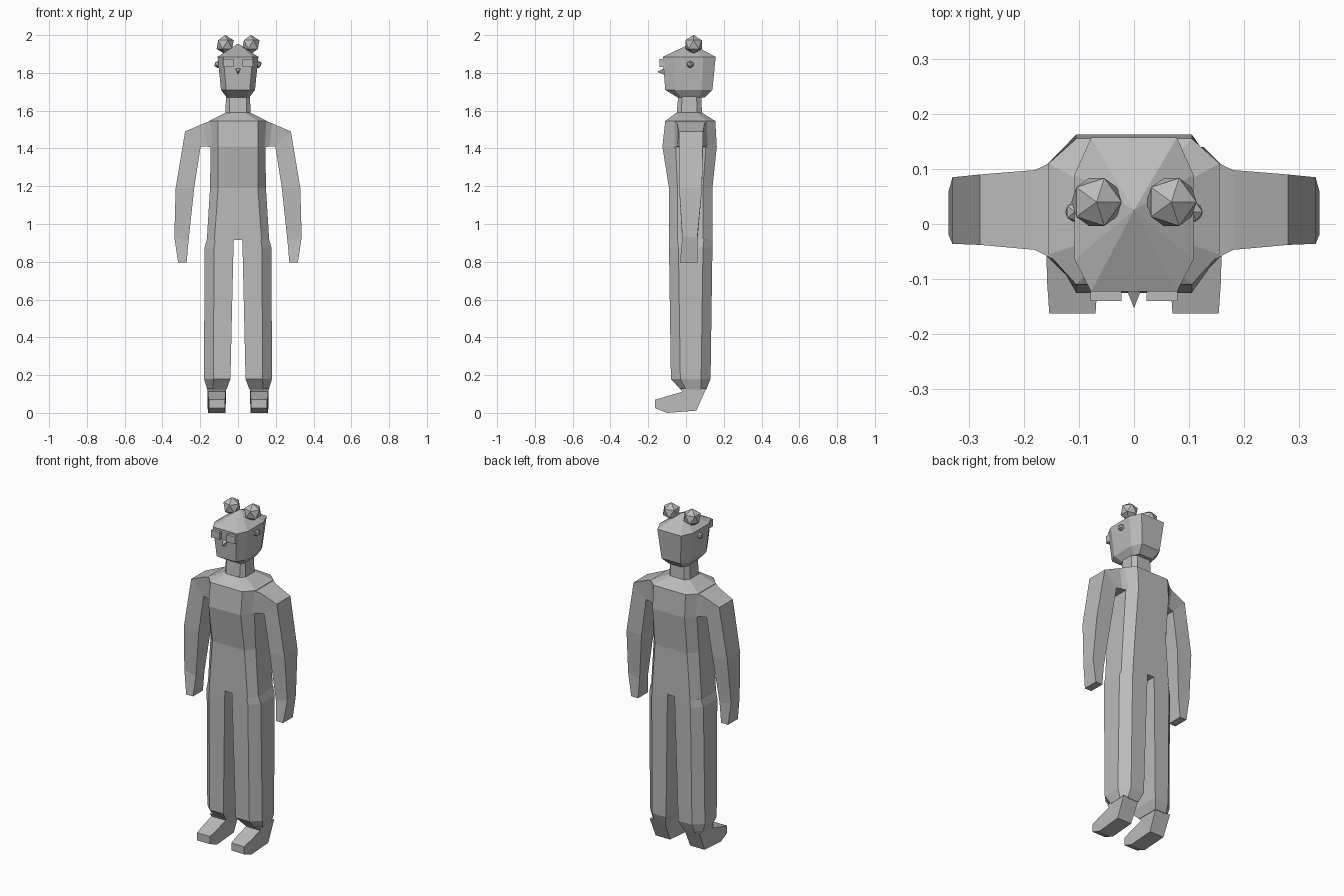
import bpy, bmesh
from mathutils import Vector

if "Cube" in bpy.data.objects:
    bpy.data.objects.remove(bpy.data.objects["Cube"])

grey = bpy.data.materials.new("plain grey")
grey.diffuse_color = (0.5, 0.5, 0.5, 1)
grey.use_nodes = True
grey.node_tree.nodes["Principled BSDF"].inputs["Base Color"].default_value = grey.diffuse_color


def finish(name, bm):
    bmesh.ops.recalc_face_normals(bm, faces=bm.faces[:])
    me = bpy.data.meshes.new(name)
    bm.to_mesh(me)
    bm.free()
    me.materials.append(grey)
    ob = bpy.data.objects.new(name, me)
    bpy.context.collection.objects.link(ob)
    return ob


def loft(name, rings, tip=None, side=1):
    """Skin a list of point rings, capped or closed to a tip; side=-1 mirrors in x."""
    bm = bmesh.new()
    vs = [[bm.verts.new((p[0] * side, p[1], p[2])) for p in r] for r in rings]
    n = len(vs[0])
    for a, b in zip(vs, vs[1:]):
        for i in range(n):
            j = (i + 1) % n
            bm.faces.new((a[i], a[j], b[j], b[i]))
    bm.faces.new(vs[0])
    if tip:
        t = bm.verts.new(tip)
        for i in range(n):
            bm.faces.new((vs[-1][i], vs[-1][(i + 1) % n], t))
    else:
        bm.faces.new(vs[-1])
    return finish(name, bm)


def octagon(z, x, fx, y0, y1, cy0, cy1):
    """Chamfered rectangle: half width x, flat half width fx, chamfers end at cy0, cy1."""
    return [(-fx, y0, z), (fx, y0, z), (x, cy0, z), (x, cy1, z),
            (fx, y1, z), (-fx, y1, z), (-x, cy1, z), (-x, cy0, z)]


def leg_ring(z, xi, xo, y0, y1, c=0.05):
    """Leg section, square inside and chamfered outside."""
    return [(xi, y0, z), (xo - c, y0, z), (xo, y0 + c, z),
            (xo, y1 - c, z), (xo - c, y1, z), (xi, y1, z)]


# torso
loft("torso", [
    octagon(0.915, 0.165, 0.125, -0.09, 0.14, -0.045, 0.09),
    octagon(1.19, 0.148, 0.105, -0.09, 0.14, -0.045, 0.09),
    octagon(1.41, 0.145, 0.105, -0.125, 0.163, -0.055, 0.105),
    octagon(1.545, 0.155, 0.105, -0.11, 0.155, -0.055, 0.11),
    octagon(1.59, 0.065, 0.04, -0.05, 0.085, -0.025, 0.06)])

# neck and head
loft("neck", [
    octagon(1.58, 0.067, 0.045, -0.05, 0.085, -0.025, 0.06),
    octagon(1.69, 0.063, 0.045, -0.04, 0.08, -0.02, 0.055)])
loft("head", [
    octagon(1.67, 0.06, 0.045, -0.045, 0.10, -0.025, 0.07),
    octagon(1.71, 0.09, 0.062, -0.11, 0.14, -0.06, 0.085),
    octagon(1.885, 0.108, 0.078, -0.123, 0.157, -0.065, 0.09)],
    tip=(0, 0.025, 1.955))

# nose
loft("nose", [[(-0.015, -0.115, 1.825), (0.015, -0.115, 1.825), (0, -0.115, 1.79)]],
     tip=(0, -0.153, 1.805))

for s, label in ((1, "right"), (-1, "left")):
    # hair buns and ears
    for part, r, pos in (("hair_bun", 0.051, (0.068, 0.04, 1.95)),
                         ("ear", 0.02, (0.107, 0.022, 1.845))):
        bm = bmesh.new()
        bmesh.ops.create_icosphere(bm, subdivisions=1, radius=r)
        bmesh.ops.translate(bm, verts=bm.verts, vec=Vector((pos[0] * s, pos[1], pos[2])))
        finish(f"{label}_{part}", bm)

    # square lens
    loft(f"{label}_lens", [[(0.023, y, 1.83), (0.079, y, 1.83),
                            (0.079, y, 1.873), (0.023, y, 1.873)]
                           for y in (-0.14, -0.112)], side=s)

    # arm: (outer x, outer z, inner x, inner z, front y, back y)
    loft(f"{label}_arm", [
        [(xo, y0, zo), (xo, y1, zo), (xi, y1, zi), (xi, y0, zi)]
        for xo, zo, xi, zi, y0, y1 in (
            (0.145, 1.545, 0.135, 1.405, -0.065, 0.115),
            (0.18, 1.533, 0.165, 1.41, -0.047, 0.098),
            (0.28, 1.49, 0.198, 1.41, -0.038, 0.09),
            (0.33, 1.19, 0.232, 1.19, -0.036, 0.085),
            (0.337, 0.93, 0.262, 0.91, -0.02, 0.06),
            (0.317, 0.795, 0.272, 0.795, -0.032, 0.06))], side=s)

    # leg down to the ankle
    loft(f"{label}_leg", [
        leg_ring(0.125, 0.06, 0.163, -0.03, 0.108, 0.03),
        leg_ring(0.18, 0.04, 0.18, -0.08, 0.13),
        leg_ring(0.875, 0.024, 0.177, -0.09, 0.14),
        leg_ring(0.92, 0.022, 0.165, -0.09, 0.14, 0.045)], side=s)

    # foot: (inner x, outer x, top y, top z, bottom y, bottom z)
    loft(f"{label}_foot", [
        [(xi, yt, zt), (xo, yt, zt), (xo, yb, zb), (xi, yb, zb)]
        for xi, xo, yt, zt, yb, zb in (
            (0.062, 0.162, -0.03, 0.13, 0.107, 0.13),
            (0.066, 0.16, -0.02, 0.112, 0.055, 0.012),
            (0.066, 0.158, -0.105, 0.087, -0.10, 0.0),
            (0.07, 0.154, -0.163, 0.07, -0.163, 0.025))], side=s)
